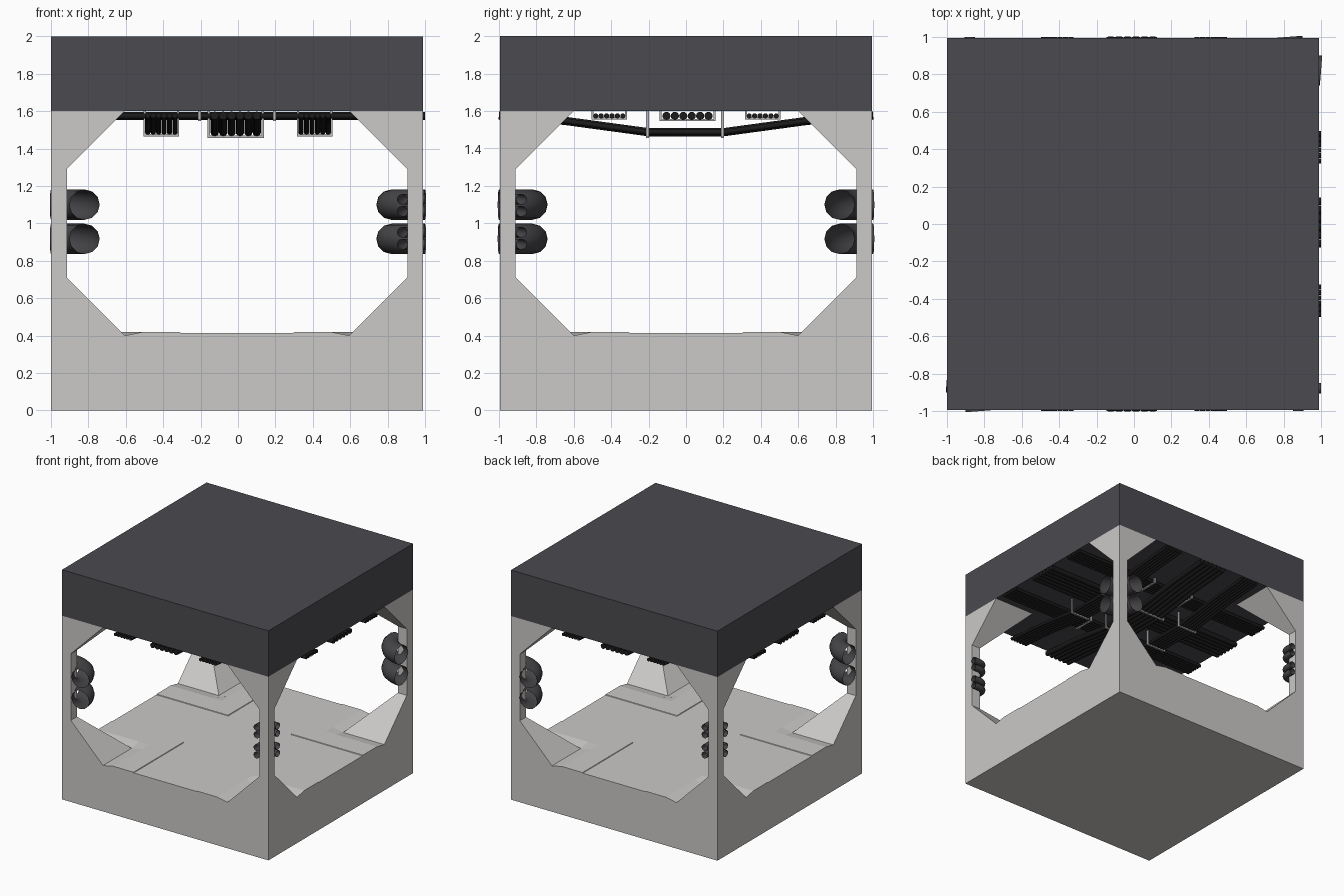
import bpy, bmesh, math

if "Cube" in bpy.data.objects:
    bpy.data.objects.remove(bpy.data.objects["Cube"])

CX = -0.005          # body is shifted slightly so cable ends poke out at +x
H = 0.995            # body half width


def material(name, rgb):
    m = bpy.data.materials.new(name)
    m.diffuse_color = (*rgb, 1)
    m.use_nodes = True
    m.node_tree.nodes["Principled BSDF"].inputs["Base Color"].default_value = m.diffuse_color
    return m


PANEL = material("light_grey_panel", (0.60, 0.585, 0.57))
ROOF = material("dark_grey_roof", (0.070, 0.068, 0.078))
PIPE = material("dark_grey_pipe", (0.060, 0.060, 0.066))
CABLE = material("black_cable", (0.011, 0.011, 0.011))
METAL = material("bracket_metal", (0.50, 0.50, 0.50))


def finish(bm, name, mat):
    bmesh.ops.recalc_face_normals(bm, faces=bm.faces)
    me = bpy.data.meshes.new(name)
    bm.to_mesh(me)
    bm.free()
    me.materials.append(mat)
    ob = bpy.data.objects.new(name, me)
    bpy.context.collection.objects.link(ob)
    return ob


def add_box(bm, lo, hi):
    vs = bmesh.ops.create_cube(bm, size=1)["verts"]
    for v in vs:
        v.co = [lo[i] + (v.co[i] + 0.5) * (hi[i] - lo[i]) for i in range(3)]


def tubes(name, paths, r, mat, caps=True):
    cu = bpy.data.curves.new(name, "CURVE")
    cu.dimensions = "3D"
    cu.bevel_depth = r
    cu.bevel_resolution = 4
    cu.use_fill_caps = caps
    for path in paths:
        sp = cu.splines.new("POLY")
        sp.points.add(len(path) - 1)
        for p, co in zip(sp.points, path):
            p.co = (*co, 1)
    ob = bpy.data.objects.new(name, cu)
    bpy.context.collection.objects.link(ob)
    bpy.ops.object.select_all(action="DESELECT")
    bpy.context.view_layer.objects.active = ob
    ob.select_set(True)
    bpy.ops.object.convert(target="MESH")
    ob = bpy.context.view_layer.objects.active
    ob.data.materials.clear()
    ob.data.materials.append(mat)
    bpy.ops.object.shade_smooth_by_angle(angle=math.radians(40))


# Roof slab
bm = bmesh.new()
add_box(bm, (CX - H, -H, 1.6), (CX + H, H, 2.0))
finish(bm, "roof_slab", ROOF)


# Floor slab: stepped walkway cross, raised corner plates, bevel to pillar feet
def floor_z(x, y):
    m = min(abs(x), abs(y))
    if m < 0.304:
        return 0.415
    return 0.42 if m < 0.51 else 0.40


half = [0.303, 0.306, 0.5, 0.6, H]
ticks = [-t for t in reversed(half)] + half
bm = bmesh.new()
n = len(ticks)
grid = [[bm.verts.new((x + CX, y, floor_z(x, y))) for y in ticks] for x in ticks]
for i in range(n - 1):
    for j in range(n - 1):
        bm.faces.new((grid[i][j], grid[i + 1][j], grid[i + 1][j + 1], grid[i][j + 1]))
rim = [e for e in bm.edges if e.is_boundary]
new = bmesh.ops.extrude_edge_only(bm, edges=rim)["geom"]
low = [g for g in new if isinstance(g, bmesh.types.BMVert)]
for v in low:
    v.co.z = 0
bmesh.ops.holes_fill(bm, edges=[e for e in bm.edges if e.is_boundary], sides=0)
finish(bm, "floor_slab", PANEL)

# Corner pillars flaring out at floor and roof
for sx in (-1, 1):
    for sy in (-1, 1):
        bm = bmesh.new()
        prev = None
        for z, w in ((0.395, 0.6), (0.40, 0.6), (0.71, 0.91), (1.29, 0.91), (1.6, 0.6)):
            ring = [bm.verts.new((CX + sx * a, sy * b, z))
                    for a, b in ((w, w), (H, w), (H, H), (w, H))]
            if prev:
                for k in range(4):
                    bm.faces.new((prev[k], prev[(k + 1) % 4], ring[(k + 1) % 4], ring[k]))
            else:
                bm.faces.new(ring)
            prev = ring
        bm.faces.new(prev)
        finish(bm, "corner_pillar", PANEL)


# Pipes that wrap around the pillars from one opening to the next
def wrap(sx, sy, d, bend, z):
    c = 1 - d + 0.0          # straight leg position
    k = c + bend             # bend centre
    pts = [(c, 1.0)] if bend < d else []
    for i in range(11):
        t = math.radians(9 * i)
        pts.append((k - bend * math.cos(t), k - bend * math.sin(t)))
    if bend < d:
        pts.append((1.0, c))
    return [(CX + sx * (a + (0.005 if sx > 0 else -0.005)), sy * b, z) for a, b in pts]


for s in (-1, 1):
    tubes("large_wrap_pipe", [wrap(s, s, 0.18, 0.18, z) for z in (1.10, 0.917)],
          0.081, PIPE, False)
    tubes("small_wrap_pipe", [wrap(s, -s, 0.122, 0.06, z)
                              for z in (1.128, 1.064, 0.952, 0.888)], 0.028, PIPE, False)


# Ceiling cable bundles: (centre, pitch, radius), straight along x, sagging along y
def strap(bm, axis, pos, centre, hw, zb):
    t = 0.006
    for a, b, z0, z1 in ((-hw, -hw + 2 * t, zb, 1.6), (hw - 2 * t, hw, zb, 1.6),
                         (-hw, hw, zb, zb + 2 * t)):
        if axis == "y":
            add_box(bm, (centre + a, pos - 0.008, z0), (centre + b, pos + 0.008, z1))
        else:
            add_box(bm, (pos - 0.008, centre + a, z0), (pos + 0.008, centre + b, z1))


bm = bmesh.new()
for c, pitch, r in ((-0.41, 0.029, 0.014), (0.0, 0.045, 0.022), (0.41, 0.029, 0.014)):
    offs = [(i - 2.5) * pitch for i in range(6)]
    hw = 0.15 if r > 0.02 else 0.095
    cx = c - 0.012 if c == 0 else c
    cy = c + 0.008 if c == 0 else c
    profile = [(-1, 1.576), (-0.65, 1.548), (-0.2, 1.487), (0.2, 1.487),
               (0.65, 1.548), (1, 1.576)]
    tubes("sagging_cable_bundle", [[(cx + o, y, z) for y, z in profile] for o in offs],
          r, CABLE)
    tubes("straight_cable_bundle", [[(-1, cy + o, 1.574), (1, cy + o, 1.574)] for o in offs],
          r, CABLE)
    for p in (-0.205, 0.195):
        strap(bm, "y", p, cx, hw, 1.457 if r > 0.02 else 1.465)
        strap(bm, "x", p, cy, hw, 1.546 if r > 0.02 else 1.555)
finish(bm, "cable_brackets", METAL)
